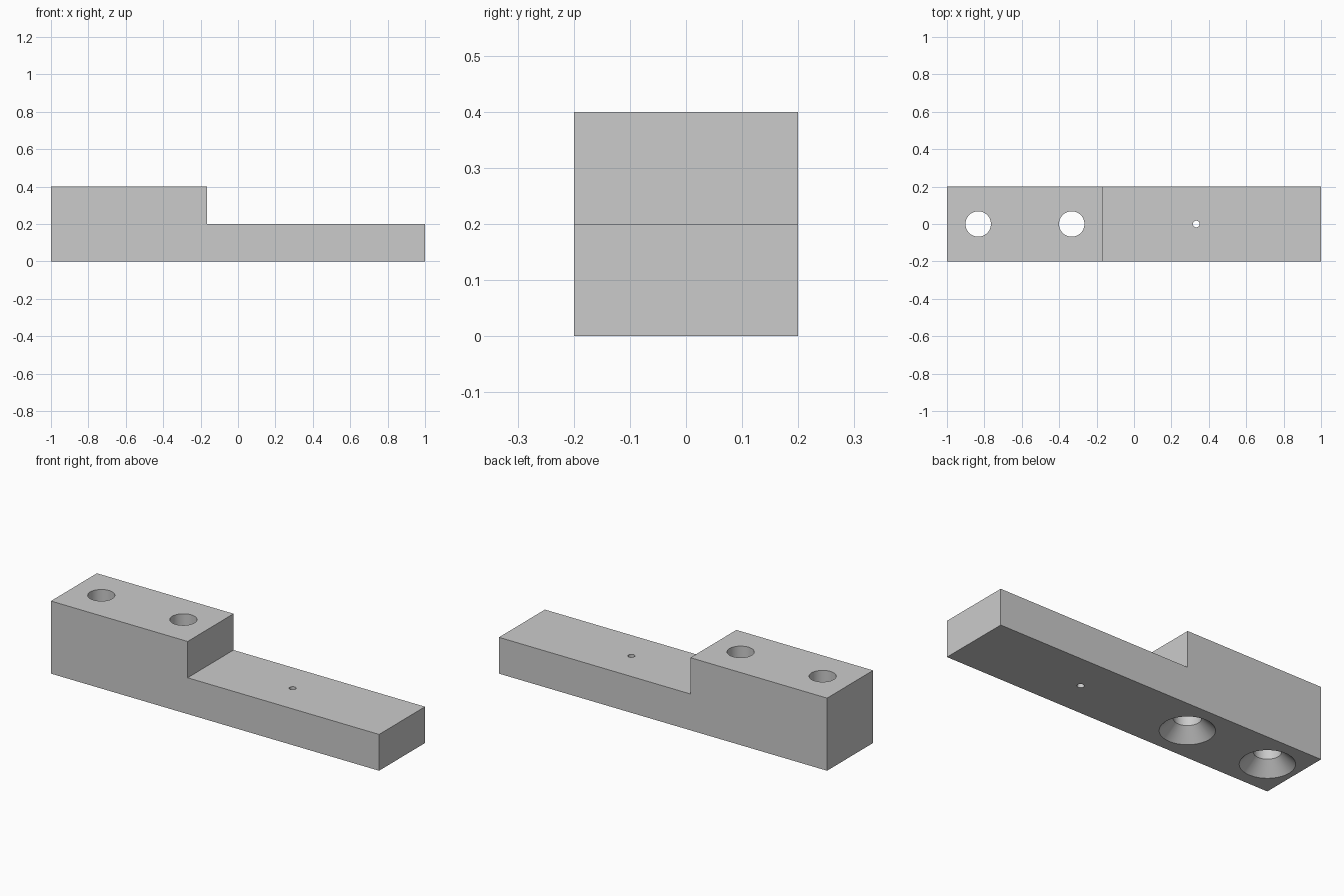
import bpy
import bmesh
from math import radians, cos, sin, tau

cube = bpy.data.objects.get("Cube")
if cube:
    bpy.data.objects.remove(cube, do_unlink=True)

grey = bpy.data.materials.new("plain_grey")
grey.use_nodes = True
colour = (0.6, 0.6, 0.6, 1)
grey.diffuse_color = colour
grey.node_tree.nodes["Principled BSDF"].inputs["Base Color"].default_value = colour


def make_object(name, bm):
    bmesh.ops.recalc_face_normals(bm, faces=bm.faces)
    mesh = bpy.data.meshes.new(name)
    bm.to_mesh(mesh)
    bm.free()
    mesh.materials.append(grey)
    obj = bpy.data.objects.new(name, mesh)
    bpy.context.collection.objects.link(obj)
    return obj


def make_cutter(name, x, profile, sides=64):
    """Closed round solid from (radius, height) rings, bottom to top."""
    bm = bmesh.new()
    rings = [[bm.verts.new((x + r * cos(tau * i / sides), r * sin(tau * i / sides), z))
              for i in range(sides)] for r, z in profile]
    for low, high in zip(rings, rings[1:]):
        for i in range(sides):
            j = (i + 1) % sides
            bm.faces.new((low[i], low[j], high[j], high[i]))
    bm.faces.new(rings[0])
    bm.faces.new(rings[-1])
    cutter = make_object(name, bm)
    cutter.hide_render = True
    return cutter


# Stepped bar: side profile extruded across its width
HALF_WIDTH = 0.2
STEP_X = -0.167
bm = bmesh.new()
outline = [(-1, 0), (1, 0), (1, 0.2), (STEP_X, 0.2), (STEP_X, 0.4), (-1, 0.4)]
side = bm.faces.new([bm.verts.new((x, -HALF_WIDTH, z)) for x, z in outline])
extruded = bmesh.ops.extrude_face_region(bm, geom=[side])
moved = [v for v in extruded["geom"] if isinstance(v, bmesh.types.BMVert)]
bmesh.ops.translate(bm, verts=moved, vec=(0, 2 * HALF_WIDTH, 0))
bar = make_object("stepped_bar", bm)

# Two screw holes countersunk from below, and one small pin hole
SCREW_R, SINK_R, OVER = 0.068, 0.135, 0.05
screw = [(SINK_R + OVER, -OVER), (SCREW_R, SINK_R - SCREW_R), (SCREW_R, 0.4 + OVER)]
pin = [(0.018, -OVER), (0.018, 0.2 + OVER)]
cutters = [make_cutter("screw_hole_outer", -0.833, screw),
           make_cutter("screw_hole_inner", -0.333, screw),
           make_cutter("pin_hole", 0.333, pin, 32)]

bpy.ops.object.select_all(action="DESELECT")
bpy.context.view_layer.objects.active = bar
bar.select_set(True)
for cutter in cutters:
    cut = bar.modifiers.new(cutter.name, "BOOLEAN")
    cut.operation = "DIFFERENCE"
    cut.solver = "EXACT"
    cut.object = cutter
    bpy.ops.object.modifier_apply(modifier=cut.name)
    bpy.data.objects.remove(cutter, do_unlink=True)

# Smooth hole walls, sharp outer edges
bpy.ops.object.shade_smooth_by_angle(angle=radians(30))
